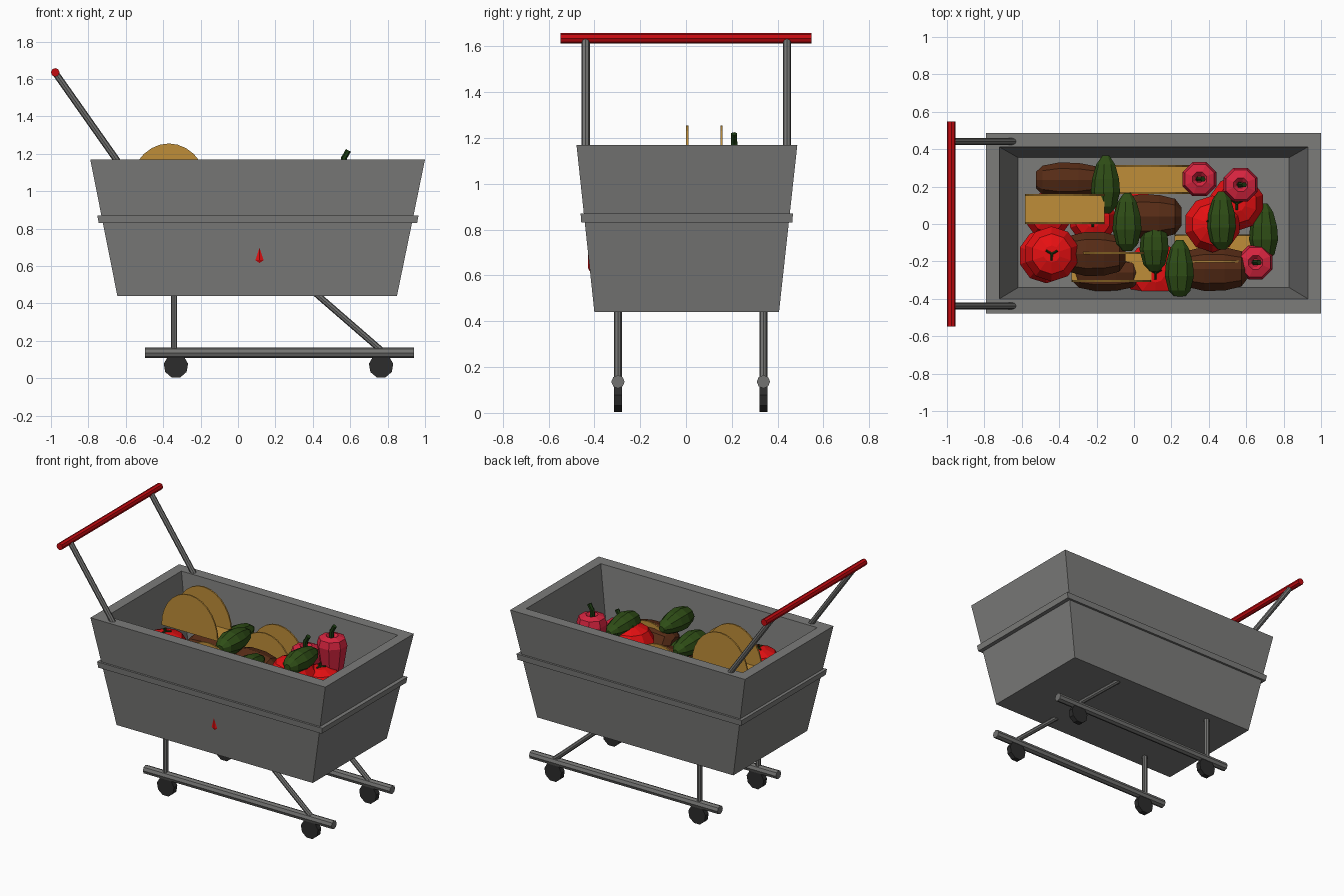
import bpy, bmesh, math
from mathutils import Vector, Matrix

if "Cube" in bpy.data.objects:
    bpy.data.objects.remove(bpy.data.objects["Cube"])


def material(name, r, g, b):
    m = bpy.data.materials.new(name)
    m.diffuse_color = (r, g, b, 1)
    m.use_nodes = True
    m.node_tree.nodes["Principled BSDF"].inputs["Base Color"].default_value = m.diffuse_color
    return m


GREY = material("basket grey", 0.20, 0.20, 0.195)
STEEL = material("frame steel", 0.17, 0.17, 0.165)
RED = material("handle red", 0.55, 0.003, 0.005)
BLACK = material("wheel black", 0.025, 0.025, 0.025)
TOMATO = material("tomato red", 0.80, 0.005, 0.006)
PEPPER = material("pepper crimson", 0.68, 0.018, 0.05)
BROWN = material("potato brown", 0.095, 0.025, 0.008)
TAN = material("taco tan", 0.52, 0.27, 0.04)
GREEN = material("avocado green", 0.028, 0.075, 0.008)
STEM = material("stem green", 0.012, 0.045, 0.006)


def finish(name, bm, mat):
    bmesh.ops.recalc_face_normals(bm, faces=bm.faces)
    me = bpy.data.meshes.new(name)
    bm.to_mesh(me)
    bm.free()
    me.materials.append(mat)
    ob = bpy.data.objects.new(name, me)
    bpy.context.collection.objects.link(ob)
    return ob


def loft(name, rings, mat, cap_start=True, cap_end=True, loop=False):
    """Skin a list of point rings with quads."""
    bm = bmesh.new()
    vs = [[bm.verts.new(p) for p in ring] for ring in rings]
    n = len(vs[0])
    pairs = list(zip(vs, vs[1:])) + ([(vs[-1], vs[0])] if loop else [])
    for a, b in pairs:
        for i in range(n):
            j = (i + 1) % n
            bm.faces.new((a[i], a[j], b[j], b[i]))
    if cap_start:
        bm.faces.new(vs[0][::-1])
    if cap_end:
        bm.faces.new(vs[-1])
    return finish(name, bm, mat)


def rect(x0, x1, y0, y1, z):
    return [(x0, y0, z), (x1, y0, z), (x1, y1, z), (x0, y1, z)]


def rod(name, a, b, r, mat, sides=8):
    a, b = Vector(a), Vector(b)
    bm = bmesh.new()
    turn = (b - a).to_track_quat('Z', 'Y').to_matrix().to_4x4()
    bmesh.ops.create_cone(bm, cap_ends=True, segments=sides, radius1=r, radius2=r, depth=(b - a).length,
                          matrix=Matrix.Translation((a + b) / 2) @ turn)
    return finish(name, bm, mat)


def lathe(name, profile, centre, mat, sides=8, axis='Z', squash=1.0):
    """Revolve (radius, height) points about an axis through centre."""
    rot = {'Z': Matrix(), 'X': Matrix.Rotation(math.pi / 2, 4, 'Y'), 'Y': Matrix.Rotation(-math.pi / 2, 4, 'X')}[axis]
    c = Vector(centre)
    rings = []
    for r, h in profile:
        ring = []
        for i in range(sides):
            t = math.tau * (i + 0.5) / sides
            p = rot @ Vector((r * math.cos(t), r * math.sin(t), h))
            p.z *= squash
            ring.append(c + p)
        rings.append(ring)
    return loft(name, rings, mat)


# basket: tapered tub with thick walls
loft("basket", [rect(-.645, .85, -.40, .406, .44), rect(-.79, 1.0, -.478, .486, 1.17),
                rect(-.72, .93, -.40, .412, 1.17), rect(-.62, .83, -.34, .355, .62)], GREY)
# band round the basket
loft("basket_band", [rect(-.745, .958, -.457, .464, .83), rect(-.752, .965, -.46, .467, .87),
                     rect(-.70, .91, -.41, .42, .87), rect(-.70, .91, -.41, .42, .83)],
     GREY, False, False, True)

# handle
rod("handle_bar", (-.977, -.547, 1.635), (-.977, .547, 1.635), .023, RED)
for y in (-.438, .441):
    rod("handle_post", (-.63, y, 1.14), (-.975, y, 1.63), .018, STEEL)

# undercarriage
for y in (-.297, .338):
    rod("base_rail", (-.497, y, .136), (.94, y, .136), .029, STEEL)
    rod("rear_leg", (-.342, y, .136), (-.342, y, .46), .017, STEEL)
    rod("front_leg", (.41, y, .458), (.765, y, .15), .017, STEEL)
    for x in (-.332, .765):
        rod("wheel", (x, y - .018, .066), (x, y + .018, .066), .066, BLACK, 9)


# tomatoes with star-shaped stems
def tomato(x, y, z, r):
    lathe("tomato", [(r * .25, -r * .86), (r * .7, -r * .68), (r * .98, -r * .2), (r * .98, r * .22),
                     (r * .72, r * .67), (r * .3, r * .83)], (x, y, z), TOMATO, 10)
    top = z + r * .85
    for k in range(3):
        t = math.tau * k / 3 + .5
        rod("tomato_stem", (x, y, top), (x + .035 * math.cos(t), y + .035 * math.sin(t), top + .004), .006, STEM, 4)
    rod("tomato_stalk", (x, y, top - .01), (x, y, top + .025), .007, STEM, 5)


for t in ((-.44, -.16, .92, .15), (-.47, -.17, .74, .15), (-.46, .05, .74, .13), (.115, -.262, .665, .169),
          (.42, .0, .905, .155), (.55, .11, .84, .15), (-.22, .02, .72, .13), (.02, .05, .73, .13)):
    tomato(*t)


# potatoes: blunt lumps lying along x
def potato(x, y, z, length, r):
    h = length / 2
    lathe("potato", [(r * .45, -h), (r * .82, -h * .8), (r, -h * .3), (r * .98, h * .3), (r * .8, h * .8),
                     (r * .4, h)], (x, y, z), BROWN, 9, 'X', .85)


for p in ((-.35, .235, .80, .35, .095), (.08, .04, .88, .35, .12), (-.21, -.16, .88, .33, .12),
          (.43, -.24, .86, .36, .12), (-.15, -.26, .76, .36, .10)):
    potato(*p)


# avocados: ellipsoids lying along y
for x, y, z in ((-.15, .21, .95), (-.035, .01, 1.03), (.11, -.10, .90), (.47, .02, 1.03), (.245, -.24, 1.02),
                (.695, -.045, .84)):
    h, r = .155, .08
    lathe("avocado", [(r * .3, -h), (r * .75, -h * .75), (r, -h * .25), (r * .93, h * .2), (r * .65, h * .7),
                      (r * .25, h)], (x, y, z), GREEN, 9, 'Y', .95)


# peppers: tapered ribs with a bent stem
for x, y, z in ((.57, .21, 1.14), (.35, .24, 1.00), (.65, -.205, .92)):
    lathe("pepper", [(.03, -.33), (.06, -.31), (.075, -.2), (.098, -.05), (.085, -.005), (.04, .01), (.02, -.01)],
          (x, y, z), PEPPER, 8)
    rod("pepper_stem", (x - .005, y, z - .01), (x - .003, y, z + .045), .016, STEM, 6)
    rod("pepper_stem_tip", (x - .004, y, z + .035), (x + .02, y, z + .078), .015, STEM, 6)


# taco shells: two half discs joined by a floor strip
def taco(x, y0, y1, z, r=.213, h=.255):
    arc = [(x + r * math.cos(math.pi * i / 14), z + h * math.sin(math.pi * i / 14)) for i in range(15)]
    for y in (y0, y1):
        loft("taco_side", [[(px, y + d, pz) for px, pz in arc] for d in (-.005, .005)], TAN)
    loft("taco_fold", [rect(x - r, x + r, y0 - .005, y1 + .005, z + d) for d in (-.006, .012)], TAN)


taco(-.37, .005, .155, 1.0)
taco(-.12, -.305, -.155, .80)
taco(.09, .165, .31, .80)
taco(.43, -.20, -.06, .73)
